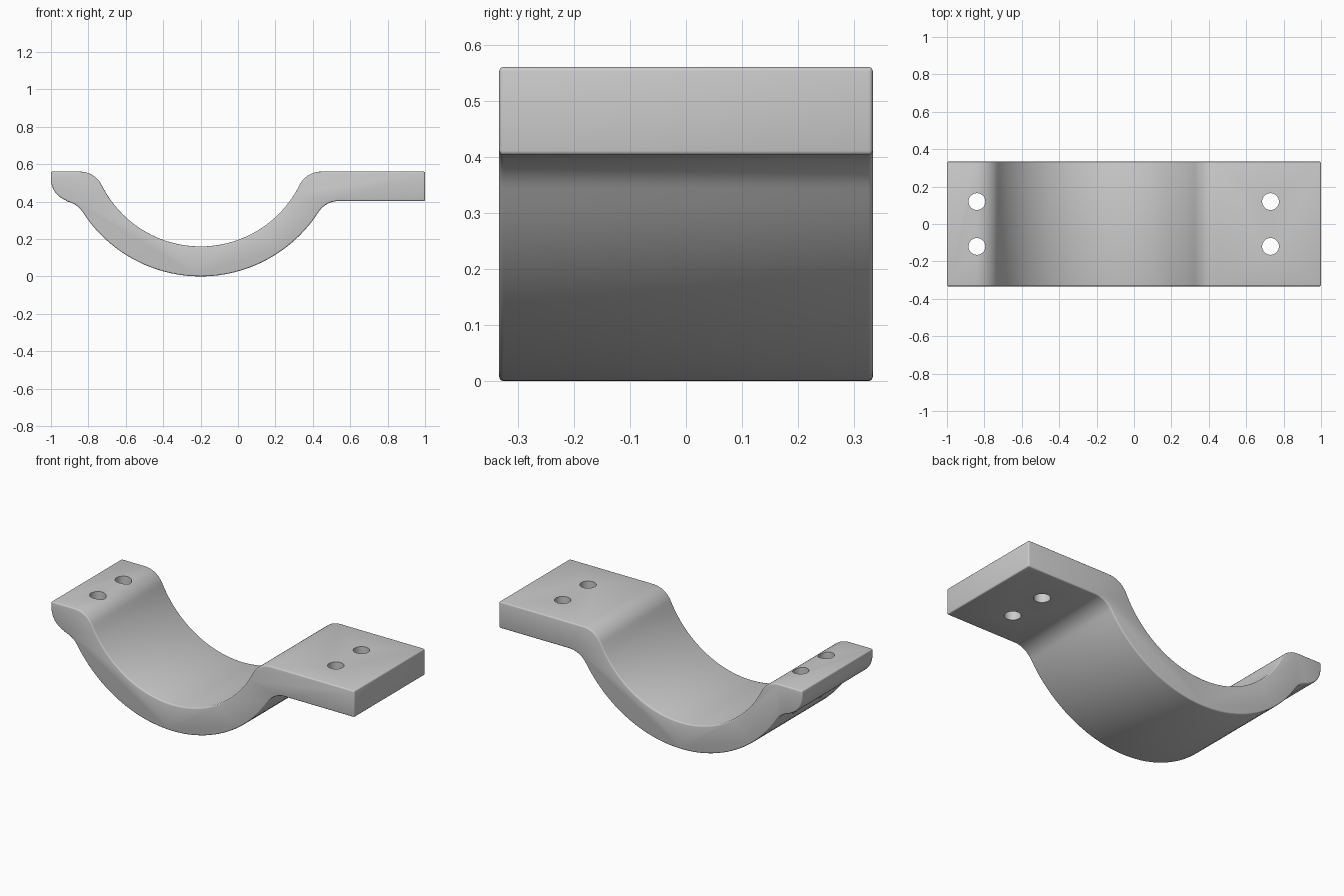
import bpy, bmesh
from math import cos, sin, radians, atan2, degrees, sqrt

cube = bpy.data.objects.get("Cube")
if cube:
    bpy.data.objects.remove(cube, do_unlink=True)

HALF_WIDTH = 0.333
TOP, UNDER = 0.56, 0.403            # faces of the mounting flanges
CX, CZ = -0.2, 0.75                 # centre of the saddle
INNER, OUTER, FILLET = 0.59, 0.75, 0.13

grey = bpy.data.materials.new("plain grey")
grey.use_nodes = True
colour = (0.6, 0.6, 0.6, 1)
grey.diffuse_color = colour
grey.node_tree.nodes["Principled BSDF"].inputs["Base Color"].default_value = colour


def arc(x, z, r, start, end, n):
    angles = [radians(start + (end - start) * i / n) for i in range(n + 1)]
    return [(x + r * cos(a), z + r * sin(a)) for a in angles]


# Fillet centres, tangent to the flange faces and the saddle circles
top_z = TOP - FILLET
top_dx = sqrt((INNER + FILLET) ** 2 - (CZ - top_z) ** 2)
top_a = degrees(atan2(CZ - top_z, top_dx))
low_z = UNDER - FILLET
low_dx = sqrt((OUTER + FILLET) ** 2 - (CZ - low_z) ** 2)
low_a = degrees(atan2(CZ - low_z, low_dx))

# Closed side profile, from the long flange across the saddle and back
path = [(1, TOP)]
path += arc(CX + top_dx, top_z, FILLET, 90, 180 - top_a, 10)
path += arc(CX, CZ, INNER, -top_a, top_a - 180, 48)
path += arc(CX - top_dx, top_z, FILLET, top_a, 90, 10)
path += [(-1, TOP)]
path += arc(-0.88, 0.52, 0.12, 180, 250, 10)
path += arc(CX - low_dx, low_z, FILLET, 80, low_a, 8)
path += arc(CX, CZ, OUTER, 180 + low_a, 360 - low_a, 48)
path += arc(CX + low_dx, low_z, FILLET, 180 - low_a, 90, 10)
path += [(1, UNDER)]
profile = []
for p in path:
    if not profile or abs(p[0] - profile[-1][0]) + abs(p[1] - profile[-1][1]) > 0.002:
        profile.append(p)

# Extrude the profile across the width
bm = bmesh.new()
face = bm.faces.new([bm.verts.new((x, -HALF_WIDTH, z)) for x, z in profile])
extruded = bmesh.ops.extrude_face_region(bm, geom=[face])["geom"]
moved = [v for v in extruded if isinstance(v, bmesh.types.BMVert)]
bmesh.ops.translate(bm, verts=moved, vec=(0, 2 * HALF_WIDTH, 0))
bmesh.ops.recalc_face_normals(bm, faces=bm.faces)
mesh = bpy.data.meshes.new("saddle_bracket")
bm.to_mesh(mesh)
bm.free()
bracket = bpy.data.objects.new("saddle_bracket", mesh)
bpy.context.collection.objects.link(bracket)
mesh.materials.append(grey)

# Softened rim
bevel = bracket.modifiers.new("rim", "BEVEL")
bevel.width = 0.008
bevel.segments = 3
bevel.limit_method = "ANGLE"
bevel.angle_limit = radians(40)

# Screw holes, two through each flange
cutters = []
for x in (-0.84, 0.73):
    for y in (-0.12, 0.12):
        bpy.ops.mesh.primitive_cylinder_add(vertices=32, radius=0.045, depth=1,
                                            location=(x, y, 0.45))
        cutter = bpy.context.object
        cutter.name = "hole_cutter"
        cutter.hide_render = True
        cutter.data.materials.append(grey)
        hole = bracket.modifiers.new("screw_hole", "BOOLEAN")
        hole.operation = "DIFFERENCE"
        hole.solver = "EXACT"
        hole.object = cutter
        cutters.append(cutter)

bpy.ops.object.select_all(action="DESELECT")
bracket.select_set(True)
bpy.context.view_layer.objects.active = bracket
for name in [m.name for m in bracket.modifiers]:
    bpy.ops.object.modifier_apply(modifier=name)
for cutter in cutters:
    bpy.data.objects.remove(cutter, do_unlink=True)
bpy.ops.object.shade_smooth_by_angle(angle=radians(35))
